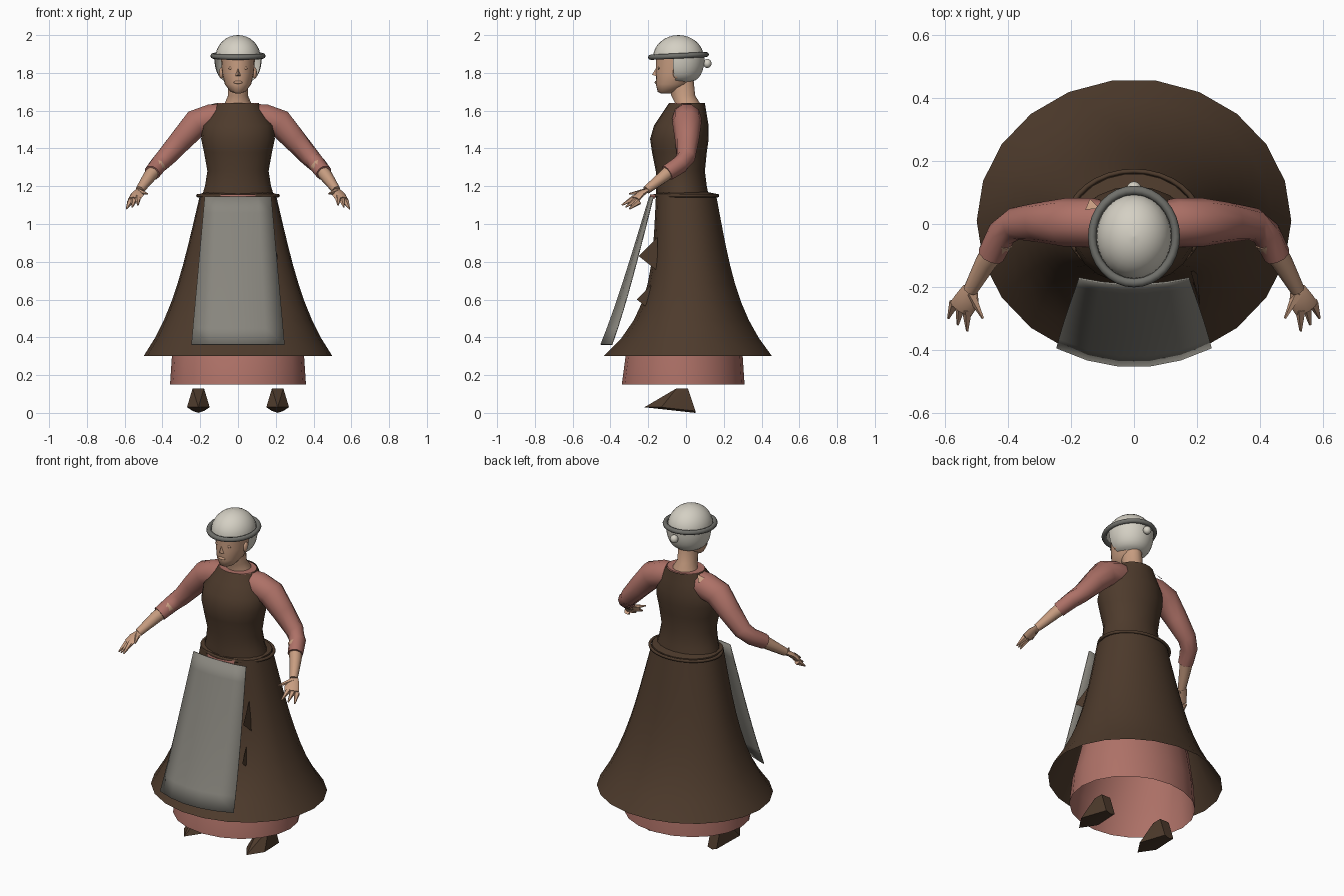
import bpy, bmesh
from math import cos, sin, pi, tau, radians, copysign
from mathutils import Vector

cube = bpy.data.objects.get("Cube")
if cube:
    bpy.data.objects.remove(cube, do_unlink=True)


def material(name, *rgb):
    mat = bpy.data.materials.new(name)
    mat.use_nodes = True
    mat.diffuse_color = (*rgb, 1)
    mat.node_tree.nodes["Principled BSDF"].inputs["Base Color"].default_value = (*rgb, 1)
    return mat


BROWN = material("brown wool", .075, .043, .025)
PINK = material("dusty pink cloth", .42, .165, .135)
SKIN = material("skin", .58, .34, .22)
GREY = material("apron grey", .25, .24, .21)
WHITE = material("cap linen", .66, .63, .55)
BAND = material("headband grey", .16, .16, .145)


def finish(ob, name, mat, angle=50):
    ob.name = name
    ob.data.materials.append(mat)
    bpy.ops.object.select_all(action='DESELECT')
    ob.select_set(True)
    bpy.context.view_layer.objects.active = ob
    bpy.ops.object.shade_smooth_by_angle(angle=radians(angle))
    return ob


def mesh(name, verts, faces, mat):
    data = bpy.data.meshes.new(name)
    data.from_pydata(verts, [], faces)
    ob = bpy.data.objects.new(name, data)
    bpy.context.collection.objects.link(ob)
    return finish(ob, name, mat)


def hull(name, points, mat):
    """Faceted solid wrapped around a few points."""
    bm = bmesh.new()
    for point in points:
        bm.verts.new(point)
    bmesh.ops.convex_hull(bm, input=bm.verts)
    data = bpy.data.meshes.new(name)
    bm.to_mesh(data)
    bm.free()
    ob = bpy.data.objects.new(name, data)
    bpy.context.collection.objects.link(ob)
    return finish(ob, name, mat, angle=20)


def sheet(name, rows, mat, closed=False, capped=False):
    """Quads between successive rows of equal length."""
    n = len(rows[0])
    faces = [(r * n + i, r * n + (i + 1) % n, (r + 1) * n + (i + 1) % n, (r + 1) * n + i)
             for r in range(len(rows) - 1) for i in range(n if closed else n - 1)]
    if capped:
        last = (len(rows) - 1) * n
        faces += [tuple(reversed(range(n))), tuple(range(last, last + n))]
    return mesh(name, [v for row in rows for v in row], faces, mat)


def ring_point(turn, z, half, front, back, power=1):
    """Point on an oval whose front half is squarer when power is below one."""
    x, y = cos(turn), sin(turn)
    if y < 0:
        x, y = copysign(abs(x) ** power, x), -abs(y) ** power
    return (half * x, (front + back) / 2 + (back - front) / 2 * y, z)


def loft(name, rings, mat, sides=20, start=0, sweep=tau):
    """Rings are (z, half width, front y, back y); a partial sweep stays open."""
    closed = sweep == tau
    steps = sides if closed else sides - 1
    turns = [start + sweep * i / steps for i in range(sides)]
    return sheet(name, [[ring_point(t, *ring) for t in turns] for ring in rings], mat, closed)


def tube(name, path, mat, side, sides=8, flat=1):
    """Path points are (x, y, z, radius); side -1 mirrors it across x."""
    points = [Vector((side * x, y, z)) for x, y, z, radius in path]
    rows = []
    for i, point in enumerate(points):
        along = points[min(i + 1, len(points) - 1)] - points[max(i - 1, 0)]
        across = along.cross(Vector((0, 0, 1))).normalized() * path[i][-1]
        rise = across.cross(along.normalized()) * flat
        rows.append([point + across * cos(tau * k / sides) - rise * sin(tau * k / sides)
                     for k in range(sides)])
    return sheet(name, rows, mat, closed=True, capped=True)


def ball(name, location, scale, mat):
    bpy.ops.mesh.primitive_uv_sphere_add(segments=20, ring_count=12, location=location)
    bpy.context.object.scale = scale
    return finish(bpy.context.object, name, mat)


def hoop(name, location, scale, thickness, mat, tilt=0):
    bpy.ops.mesh.primitive_torus_add(location=location, rotation=(tilt, 0, 0), major_radius=1,
                                     minor_radius=thickness, major_segments=32, minor_segments=8)
    bpy.context.object.scale = scale
    return finish(bpy.context.object, name, mat)


def fractions(count):
    return [i / count for i in range(count + 1)]


# Skirts: the hem flares with the fourth power of the drop, the top closes on the bodice
loft("overskirt", [(1.17, .17, -.14, .11)] +
     [(1.16 - .86 * t, .2 + .2 * t + .1 * t**4, -.16 - .04 * t - .24 * t**4,
       .16 + .16 * t + .14 * t**4, .7 + .3 * t**4) for t in fractions(9)], BROWN, sides=22)
loft("petticoat", [(.9, .22, -.16, .18), (.5, .32, -.23, .26), (.3, .35, -.32, .3),
                   (.15, .36, -.34, .31)], PINK)
hoop("waistband", (0, 0, 1.15), (.212, .168, .2), .045, BROWN)
loft("waist_slip", [(1.135, .13, -.194, 0), (1.155, .13, -.19, 0)], PINK,
     start=radians(225), sweep=pi / 2)

# Bodice and collar
loft("bodice", [(1.15, .19, -.16, .12), (1.2, .175, -.16, .11), (1.28, .162, -.16, .1),
                (1.38, .18, -.18, .11), (1.45, .195, -.19, .12), (1.52, .19, -.17, .12),
                (1.58, .15, -.13, .11), (1.64, .11, -.09, .1)], BROWN)
loft("collar", [(1.59, .13, -.1, .09), (1.64, .11, -.09, .09), (1.64, .06, -.06, .07)], PINK)
mesh("shoulder_skin", [(-.155, .045, 1.63), (-.11, .05, 1.642), (-.14, .08, 1.605)],
     [(0, 1, 2)], SKIN)

# Apron, bowed around the skirt
apron = sheet("apron", [[((.175 + .07 * t) * u,
                          -.19 - .24 * t - .02 * t**4 + (.02 + .04 * t) * u * u,
                          1.145 - .785 * t) for u in (-1, -.6, -.2, .2, .6, 1)]
                        for t in fractions(9)], GREY)
apron.modifiers.new("thickness", 'SOLIDIFY').thickness = .006

# Skirt folds that stick out behind one edge of the apron
for label, y, z in (("upper", -.25, .83), ("lower", -.26, .6)):
    mesh(label + "_skirt_fold", [(.18, y + .1, z + .1), (.21, y, z), (.2, y + .1, z - .08)],
         [(0, 1, 2)], BROWN)

# Neck and head
loft("neck", [(1.6, .08, -.07, .08), (1.64, .07, -.06, .075), (1.68, .053, -.08, .05),
              (1.78, .053, -.09, .04)], SKIN, sides=14)
loft("head", [(1.69, .01, -.13, -.08), (1.7, .04, -.15, -.05), (1.74, .07, -.16, .02),
              (1.8, .085, -.16, .06), (1.88, .09, -.16, .08)], SKIN)
hull("nose", [(0, -.15, 1.84), (-.02, -.15, 1.78), (.02, -.15, 1.78), (0, -.18, 1.79)], SKIN)
ball("lips", (0, -.158, 1.75), (.024, .008, .008), SKIN)

# Cap with a hood at the nape, rolled headband and hair knot
arc = [pi / 2 * t for t in fractions(8)]
loft("cap_dome", [(1.88 + .12 * sin(a), .12 * cos(a), -.04 - .135 * cos(a),
                   -.04 + .135 * cos(a)) for a in arc], WHITE, sides=24)
loft("cap_hood", [(1.89 - .14 * sin(a), .127 * cos(a)**.5, -.03 - .13 * cos(a)**.5,
                   -.03 + .13 * cos(a)**.5) for a in arc[:-1]],
     WHITE, start=radians(-18), sweep=radians(216))
hoop("headband", (0, -.04, 1.89), (.133, .147, .14), .1, BAND, tilt=.05)
ball("hair_knot", (0, .113, 1.85), (.023, .022, .024), WHITE)

for s, side in ((1, "left"), (-1, "right")):
    # Face details
    ball(side + "_eyelid", (s * .036, -.144, 1.825), (.016, .006, .007), SKIN)
    ball(side + "_ear", (s * .088, -.05, 1.8), (.012, .02, .03), SKIN)

    # Arms bend forward at the elbow
    tube(side + "_sleeve", [(.07, 0, 1.57, .07), (.14, .005, 1.56, .078),
                            (.22, .005, 1.535, .077), (.3, .005, 1.445, .064),
                            (.38, 0, 1.355, .052), (.42, -.03, 1.315, .047),
                            (.455, -.1, 1.27, .043)], PINK, s, sides=10)
    tube(side + "_forearm", [(.42, -.05, 1.31, .04), (.47, -.12, 1.25, .034),
                             (.52, -.21, 1.18, .023)], SKIN, s)

    # Flat hands with spread fingers
    tube(side + "_palm", [(.52, -.2, 1.18, .023), (.53, -.24, 1.16, .04),
                          (.55, -.27, 1.13, .04)], SKIN, s, flat=.4)
    for k, label in enumerate(("index", "middle", "little")):
        tube(f"{side}_{label}_finger",
             [(.53 + .02 * k, -.27 + .01 * k, 1.14 - .01 * k, .018),
              (.53 + .03 * k, -.34 + .02 * k, 1.1 - .01 * k, .004)], SKIN, s, sides=5)
    tube(side + "_thumb", [(.52, -.22, 1.17, .018), (.48, -.3, 1.16, .004)], SKIN, s, sides=5)

    # Wedge shoes: narrow ankle, wide ball, pointed toe
    ankle_to_ball = ((.03, .01, .13), (.03, -.05, .13), (.03, .05, .01), (.06, -.13, .03))
    hull(side + "_shoe", [(s * (.21 + d * half), y, z) for d in (-1, 1)
                          for half, y, z in ankle_to_ball]
         + [(s * .21, -.22, .03), (s * .21, .05, 0)], BROWN)
